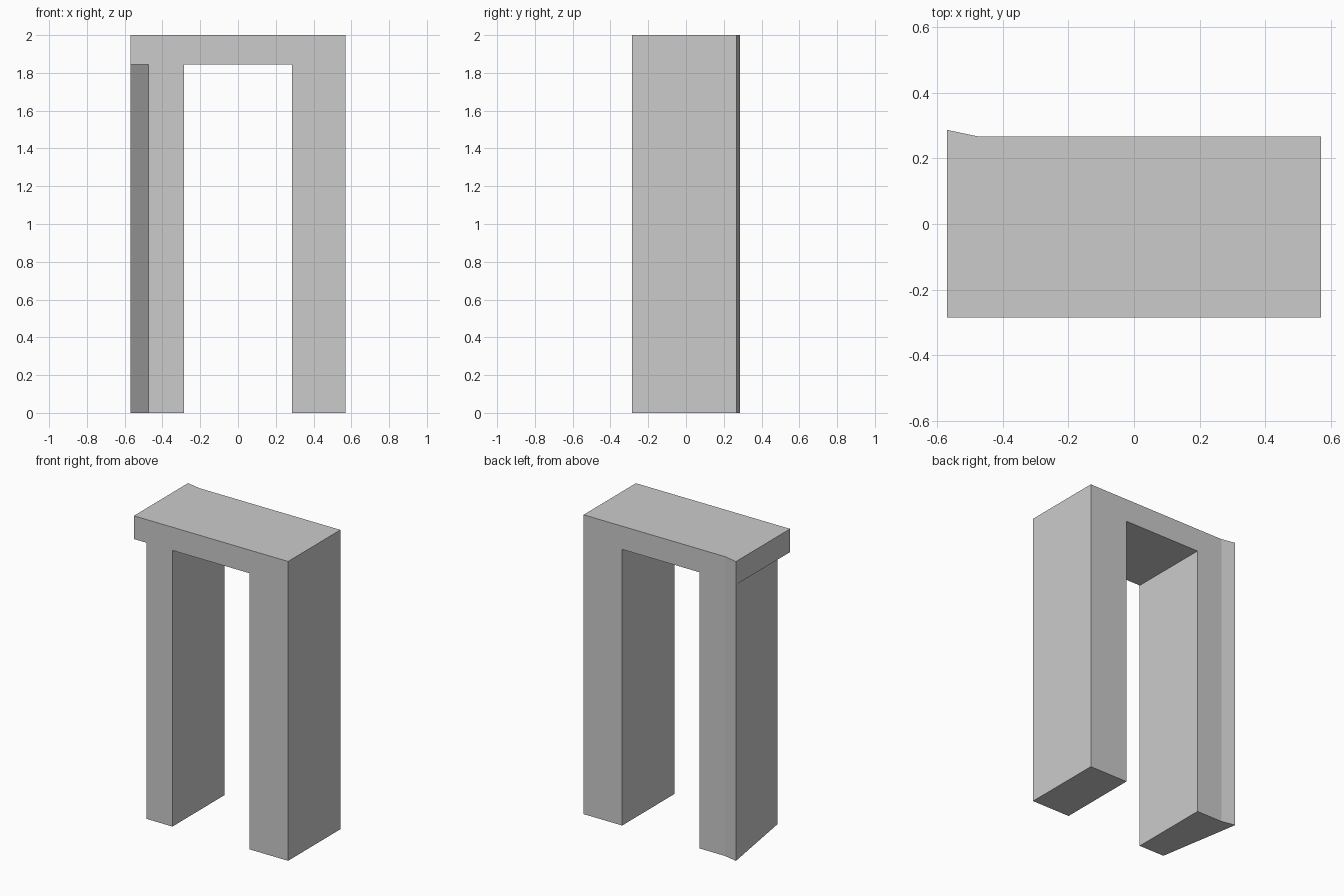
import bpy
import bmesh

cube = bpy.data.objects.get("Cube")
if cube:
    bpy.data.objects.remove(cube, do_unlink=True)

GREY = (0.6, 0.6, 0.6, 1.0)
mat = bpy.data.materials.new("light grey")
mat.use_nodes = True
mat.diffuse_color = GREY
mat.node_tree.nodes["Principled BSDF"].inputs["Base Color"].default_value = GREY

W = 0.57        # half width
INNER = 0.285   # half width of the opening
FRONT = -0.285
BACK = 0.267
FLARE = 0.287   # back corner that flares outwards
KINK = -0.475   # where the flare begins
SOFFIT, TOP = 1.845, 2.0

# Plan of each part, counter-clockwise
lintel = [(-W, FRONT), (-INNER, FRONT), (INNER, FRONT), (W, FRONT), (W, BACK),
          (INNER, BACK), (-INNER, BACK), (KINK, BACK), (-W, FLARE)]
left_leg = [(INNER, FRONT), (W, FRONT), (W, BACK), (INNER, BACK)]
right_leg = [(KINK, FRONT), (-INNER, FRONT), (-INNER, BACK), (KINK, BACK), (-W, FLARE)]


def add_plan(bm, plan, z0, z1):
    """Wall in a plan outline, without caps, and return both rings."""
    low = [bm.verts.new((x, y, z0)) for x, y in plan]
    high = [bm.verts.new((x, y, z1)) for x, y in plan]
    n = len(plan)
    for i in range(n):
        j = (i + 1) % n
        bm.faces.new((low[i], low[j], high[j], high[i]))
    return low, high


bm = bmesh.new()

# Legs, open at the top where they meet the lintel
for plan in (left_leg, right_leg):
    low, high = add_plan(bm, plan, 0, SOFFIT)
    bm.faces.new(low[::-1])

# Lintel: closed top, soffit over the opening and the overhang beside the right leg
low, high = add_plan(bm, lintel, SOFFIT, TOP)
bm.faces.new(high)
bm.faces.new((low[1], low[6], low[5], low[2]))
kink_front = bm.verts.new((KINK, FRONT, SOFFIT))
bm.faces.new((low[0], low[8], kink_front))

# Weld the parts into one shell
bmesh.ops.remove_doubles(bm, verts=bm.verts[:], dist=0.0005)
bmesh.ops.recalc_face_normals(bm, faces=bm.faces[:])

mesh = bpy.data.meshes.new("doorway_frame")
bm.to_mesh(mesh)
bm.free()
mesh.materials.append(mat)
frame = bpy.data.objects.new("doorway_frame", mesh)
bpy.context.collection.objects.link(frame)
